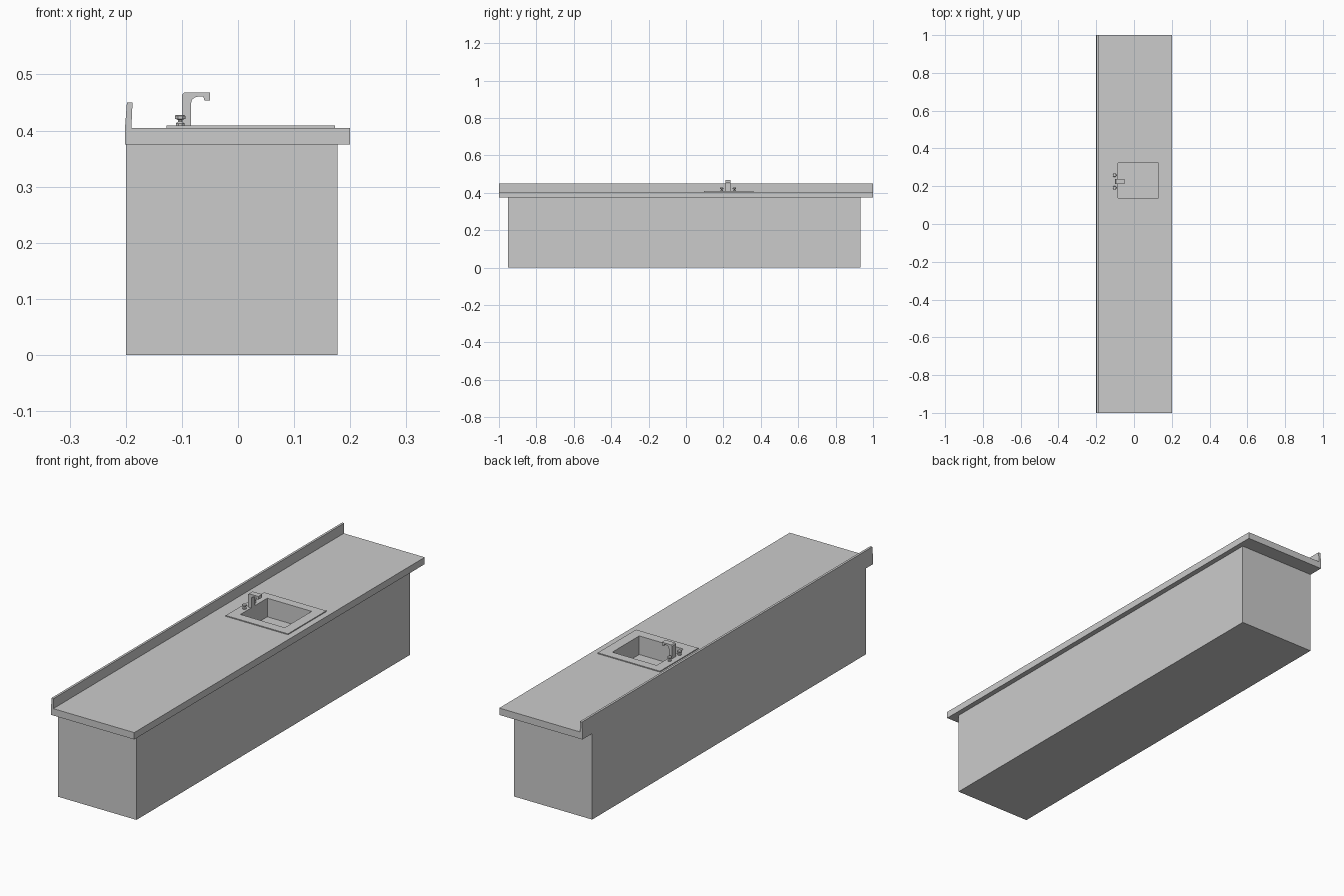
import bpy, bmesh, math

if "Cube" in bpy.data.objects:
    bpy.data.objects.remove(bpy.data.objects["Cube"])


def finish(name, bm):
    bmesh.ops.recalc_face_normals(bm, faces=bm.faces)
    me = bpy.data.meshes.new(name)
    bm.to_mesh(me)
    bm.free()
    ob = bpy.data.objects.new(name, me)
    bpy.context.collection.objects.link(ob)
    return ob


def loft(name, rings, cap_start=True, cap_end=True, close=False):
    """Skin a list of equally sized point rings."""
    bm = bmesh.new()
    vs = [[bm.verts.new(p) for p in r] for r in rings]
    n = len(vs[0])
    for a, b in zip(vs, vs[1:] + (vs[:1] if close else [])):
        for i in range(n):
            j = (i + 1) % n
            bm.faces.new((a[i], a[j], b[j], b[i]))
    if cap_start:
        bm.faces.new(vs[0][::-1])
    if cap_end:
        bm.faces.new(vs[-1])
    return finish(name, bm)


def rect(x0, x1, y0, y1, z):
    return [(x0, y0, z), (x1, y0, z), (x1, y1, z), (x0, y1, z)]


def box(name, x0, x1, y0, y1, z0, z1):
    return loft(name, [rect(x0, x1, y0, y1, z0), rect(x0, x1, y0, y1, z1)])


def extrude_y(name, profile, y0, y1):
    return loft(name, [[(x, y, z) for x, z in profile] for y in (y0, y1)])


def lathe(name, profile, cx, cy, sides):
    return loft(name, [[(cx + r * math.cos(math.tau * (i + .5) / sides),
                         cy + r * math.sin(math.tau * (i + .5) / sides), z)
                        for i in range(sides)] for r, z in profile])


# cabinet body and worktop with upstand at the back
cabinet = box("cabinet", -0.2, 0.177, -0.952, 0.932, 0, 0.375)
worktop = extrude_y("worktop", [(-0.201, 0.375), (0.2, 0.375), (0.2, 0.405),
                                (-0.19, 0.405), (-0.188, 0.45), (-0.198, 0.45),
                                (-0.201, 0.41)], -1, 1)

# hole for the sink bowl
X0, X1, Y0, Y1, FLOOR = -0.085, 0.129, 0.138, 0.323, 0.328
cutter = box("sink_cutter", X0 - .002, X1 + .002, Y0 - .002, Y1 + .002, FLOOR - .002, 0.5)
cutter.hide_render = True
cutter.hide_viewport = True
cutter.display_type = 'WIRE'
for ob in (cabinet, worktop):
    m = ob.modifiers.new("sink_hole", 'BOOLEAN')
    m.operation = 'DIFFERENCE'
    m.solver = 'EXACT'
    m.object = cutter

# sink: raised rim running down into the bowl
loft("sink", [rect(-0.127, 0.173, 0.097, 0.361, 0.405),
              rect(-0.127, 0.173, 0.097, 0.361, 0.409),
              rect(X0, X1, Y0, Y1, 0.409),
              rect(X0, X1, Y0, Y1, FLOOR)], cap_start=False)

# tap spout
TAP_Y = 0.225
extrude_y("tap_spout", [(-0.100, 0.408), (-0.084, 0.408), (-0.084, 0.448),
                        (-0.082, 0.455), (-0.077, 0.459), (-0.070, 0.461),
                        (-0.062, 0.461), (-0.060, 0.454), (-0.050, 0.454),
                        (-0.050, 0.468), (-0.096, 0.468), (-0.100, 0.464)],
          TAP_Y - 0.013, TAP_Y + 0.013)

# pair of tap handles
for side, s in (("left", -1), ("right", 1)):
    lathe("tap_handle_" + side,
          [(0.008, 0.408), (0.008, 0.413), (0.004, 0.416), (0.004, 0.419),
           (0.010, 0.421), (0.010, 0.426), (0.008, 0.428)],
          -0.103, TAP_Y + s * 0.034, 8)
